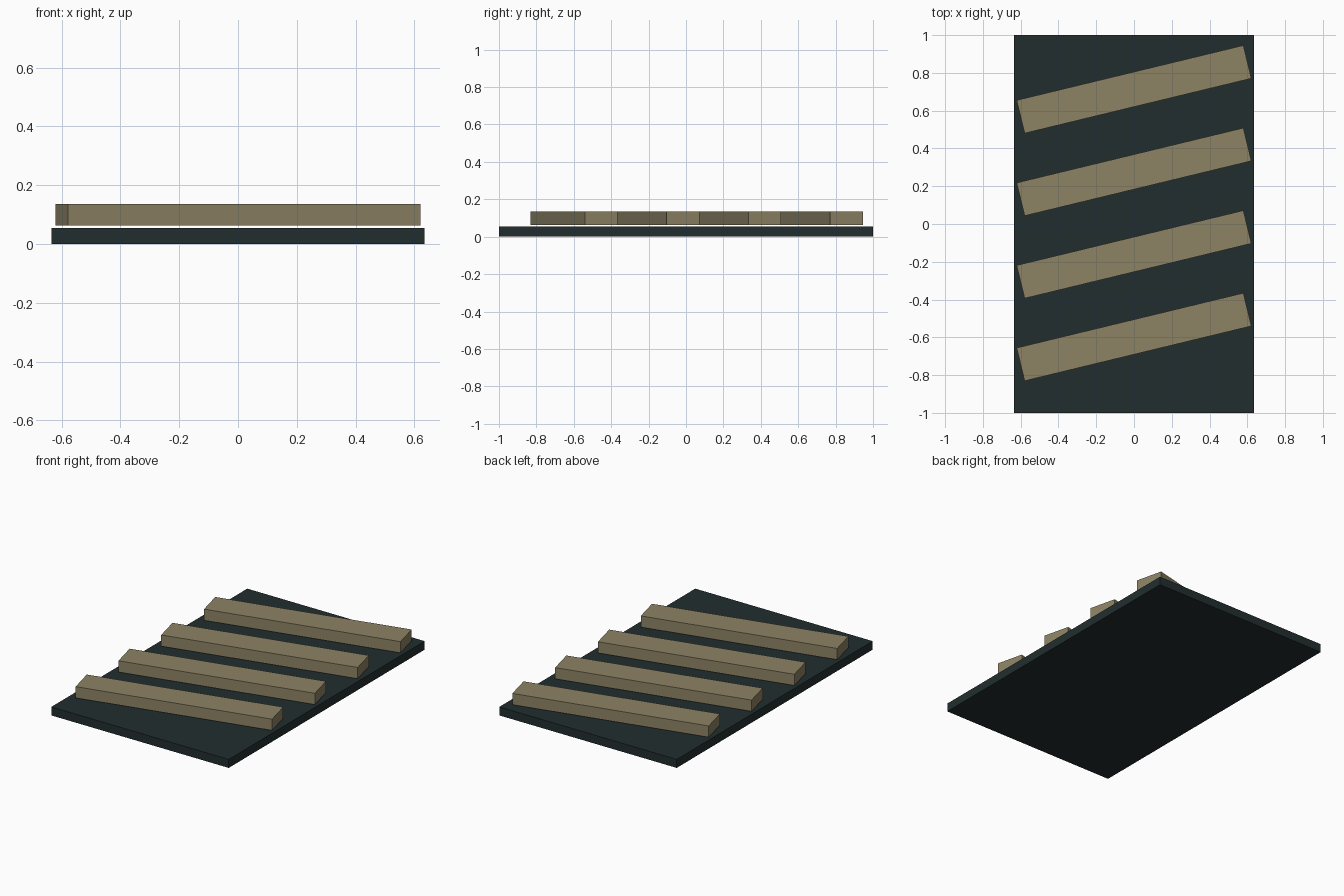
import bpy
import math

default = bpy.data.objects.get("Cube")
if default:
    bpy.data.objects.remove(default, do_unlink=True)


def make_material(name, colour):
    mat = bpy.data.materials.new(name)
    mat.use_nodes = True
    mat.diffuse_color = colour
    mat.node_tree.nodes["Principled BSDF"].inputs["Base Color"].default_value = colour
    return mat


def add_box(name, size, centre, mat, turn=0.0):
    bpy.ops.mesh.primitive_cube_add(size=1, location=centre, rotation=(0, 0, turn))
    box = bpy.context.object
    box.name = name
    box.scale = size
    box.data.materials.append(mat)
    return box


dark_slate = make_material("dark slate", (0.016, 0.027, 0.028, 1))
tan = make_material("tan", (0.262, 0.223, 0.127, 1))

# Flat base panel
add_box("base_panel", (1.268, 2.0, 0.055), (0, 0, 0.0275), dark_slate)

# Four slanted slats, floating just above the panel
slat_count = 4
spacing = 0.437
first_y = -0.598
for i in range(slat_count):
    add_box(f"slat_{i + 1}", (1.235, 0.18, 0.073),
            (0, first_y + i * spacing, 0.0995), tan, math.radians(13.6))
